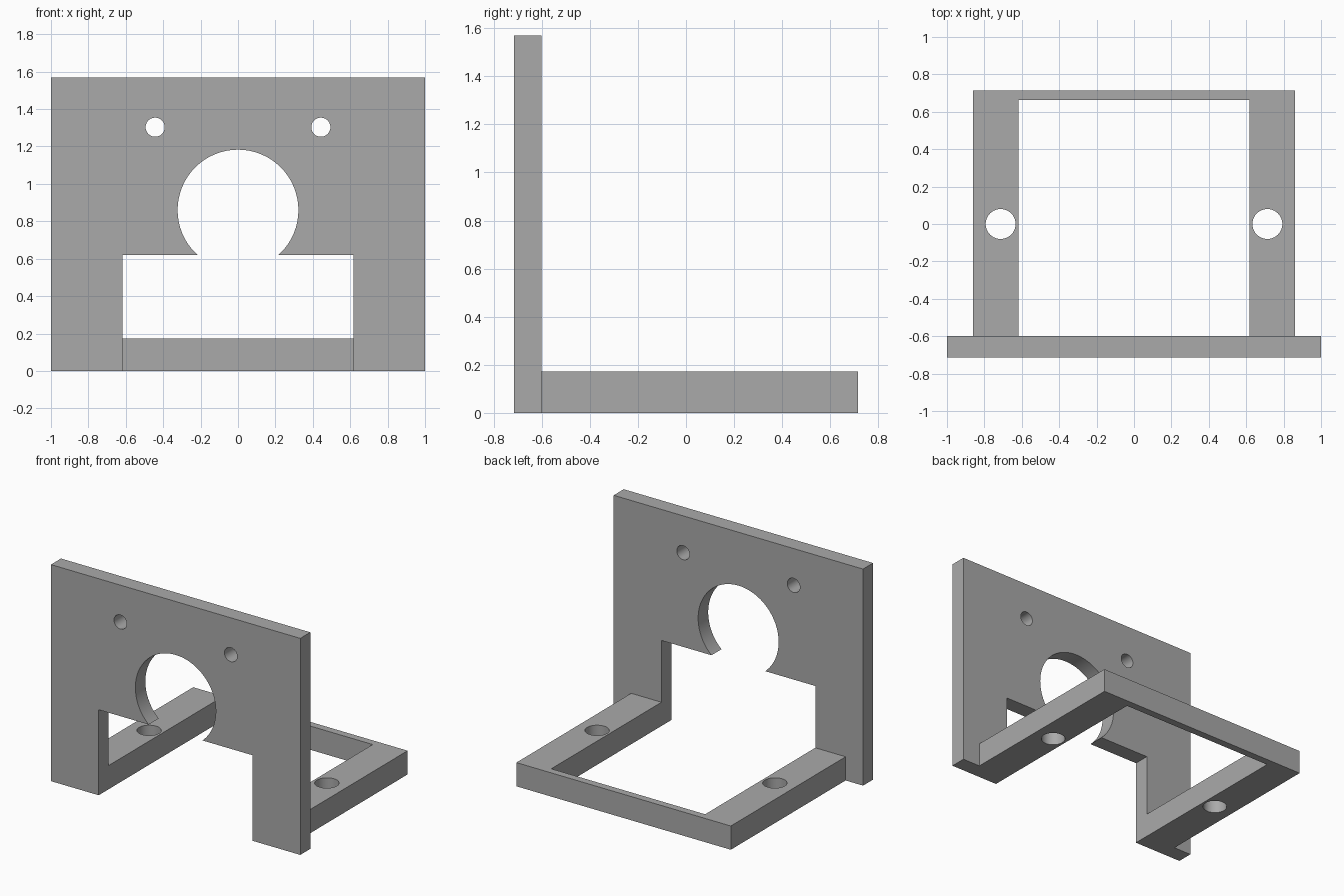
import bpy
import bmesh
from mathutils import Matrix, Vector

default = bpy.data.objects.get("Cube")
if default:
    bpy.data.objects.remove(default, do_unlink=True)

grey = bpy.data.materials.new("plain grey")
grey.use_nodes = True
color = (0.4, 0.4, 0.4, 1)
grey.diffuse_color = color
grey.node_tree.nodes["Principled BSDF"].inputs["Base Color"].default_value = color


def finish(name, bm):
    mesh = bpy.data.meshes.new(name)
    bm.to_mesh(mesh)
    bm.free()
    mesh.materials.append(grey)
    obj = bpy.data.objects.new(name, mesh)
    bpy.context.collection.objects.link(obj)
    return obj


def box(name, low, high):
    low, high = Vector(low), Vector(high)
    bm = bmesh.new()
    matrix = Matrix.Translation((low + high) / 2) @ Matrix.Diagonal((high - low).to_4d())
    bmesh.ops.create_cube(bm, size=1, matrix=matrix)
    return finish(name, bm)


def cylinder(name, center, radius, axis):
    bm = bmesh.new()
    turn = Matrix.Rotation(1.570796, 4, "X") if axis == "Y" else Matrix()
    bmesh.ops.create_cone(bm, cap_ends=True, segments=64, radius1=radius, radius2=radius,
                          depth=0.5, matrix=Matrix.Translation(center) @ turn)
    return finish(name, bm)


def combine(target, tool, operation):
    """Apply a boolean and remove the tool."""
    tool.hide_render = True
    mod = target.modifiers.new(operation.lower(), "BOOLEAN")
    mod.operation = operation
    mod.solver = "EXACT"
    mod.object = tool
    bpy.context.view_layer.objects.active = target
    bpy.ops.object.modifier_apply(modifier=mod.name)
    bpy.data.objects.remove(tool, do_unlink=True)


# Upright plate joined to the base block (overlapping inside the plate)
bracket = box("mounting_bracket", (-1, -0.715, 0), (1, -0.6, 1.57))
combine(bracket, box("base", (-0.86, -0.66, 0), (0.86, 0.715, 0.172)), "UNION")

# Open channel through the plate and base, leaving two rails and a rear bar
combine(bracket, box("channel", (-0.617, -1, -0.2), (0.617, 0.662, 0.62)), "DIFFERENCE")

# Large round opening that breaks into the channel
combine(bracket, cylinder("round_opening", (0, -0.66, 0.86), 0.323, "Y"), "DIFFERENCE")

# Mirrored screw holes in the plate and the rails
for side in (-1, 1):
    combine(bracket, cylinder("plate_hole", (side * 0.443, -0.66, 1.303), 0.051, "Y"), "DIFFERENCE")
    combine(bracket, cylinder("rail_hole", (side * 0.713, 0, 0.1), 0.08, "Z"), "DIFFERENCE")

# Smooth hole walls, crisp edges elsewhere
bpy.ops.object.select_all(action="DESELECT")
bracket.select_set(True)
bpy.context.view_layer.objects.active = bracket
bpy.ops.object.shade_smooth_by_angle(angle=0.52)
